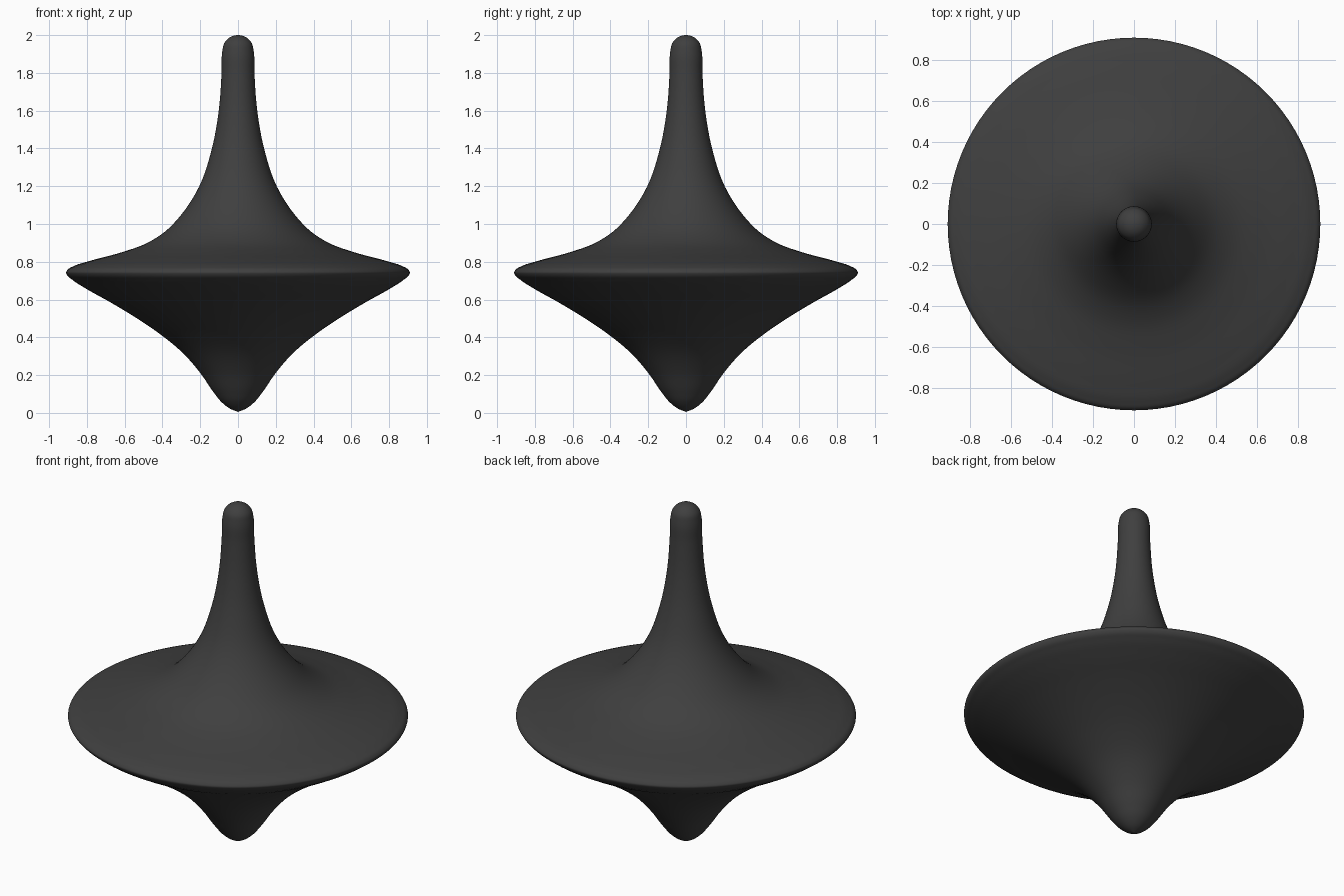
import bpy, bmesh, math
from mathutils import Vector

if "Cube" in bpy.data.objects:
    bpy.data.objects.remove(bpy.data.objects["Cube"])

SEGMENTS = 96
STEPS = 6

# Half profile (radius, height), from tip to handle end
profile = [Vector(p) for p in [
    (0, 0.005), (0.045, 0.024), (0.09, 0.06), (0.13, 0.11), (0.195, 0.205),
    (0.29, 0.315), (0.41, 0.415), (0.55, 0.51), (0.68, 0.588), (0.80, 0.655),
    (0.875, 0.703), (0.905, 0.73), (0.91, 0.743), (0.902, 0.758), (0.87, 0.777),
    (0.79, 0.803), (0.62, 0.849), (0.48, 0.9), (0.39, 0.957), (0.30, 1.05),
    (0.205, 1.2), (0.138, 1.4), (0.102, 1.6), (0.087, 1.8), (0.083, 1.915),
    (0.073, 1.957), (0.045, 1.987), (0, 2.0)]]


def tangent(pts, i):
    """Direction of the smooth curve at point i, weighted by spacing."""
    if i == 0:
        return (pts[1] - pts[0]).normalized()
    if i == len(pts) - 1:
        return Vector((-1, 0))
    a, b = pts[i] - pts[i - 1], pts[i + 1] - pts[i]
    la, lb = a.length, b.length
    return (a / la * lb + b / lb * la) / (la + lb)


def smooth(pts, steps):
    """Hermite curve through all the points."""
    out = []
    for i in range(len(pts) - 1):
        p, q = pts[i], pts[i + 1]
        d = (q - p).length
        m, n = tangent(pts, i) * d, tangent(pts, i + 1) * d
        for k in range(steps):
            t = k / steps
            out.append(p * (2*t**3 - 3*t*t + 1) + m * (t**3 - 2*t*t + t)
                       + q * (3*t*t - 2*t**3) + n * (t**3 - t*t))
    return out + [pts[-1]]


# Spinning top: profile lathed around z
bm = bmesh.new()
verts = [bm.verts.new((max(p.x, 0), 0, p.y)) for p in smooth(profile, STEPS)]
edges = [bm.edges.new(pair) for pair in zip(verts, verts[1:])]
bmesh.ops.spin(bm, geom=verts + edges, cent=(0, 0, 0), axis=(0, 0, 1),
               angle=2 * math.pi, steps=SEGMENTS, use_merge=False)
bmesh.ops.remove_doubles(bm, verts=bm.verts, dist=0.00005)
bmesh.ops.recalc_face_normals(bm, faces=bm.faces)
for face in bm.faces:
    face.smooth = True
mesh = bpy.data.meshes.new("spinning_top")
bm.to_mesh(mesh)
bm.free()
top = bpy.data.objects.new("spinning_top", mesh)
bpy.context.collection.objects.link(top)

# Dark metal colour
mat = bpy.data.materials.new("dark_metal")
mat.diffuse_color = (0.05, 0.05, 0.05, 1)
mat.use_nodes = True
mat.node_tree.nodes["Principled BSDF"].inputs["Base Color"].default_value = mat.diffuse_color
mesh.materials.append(mat)
